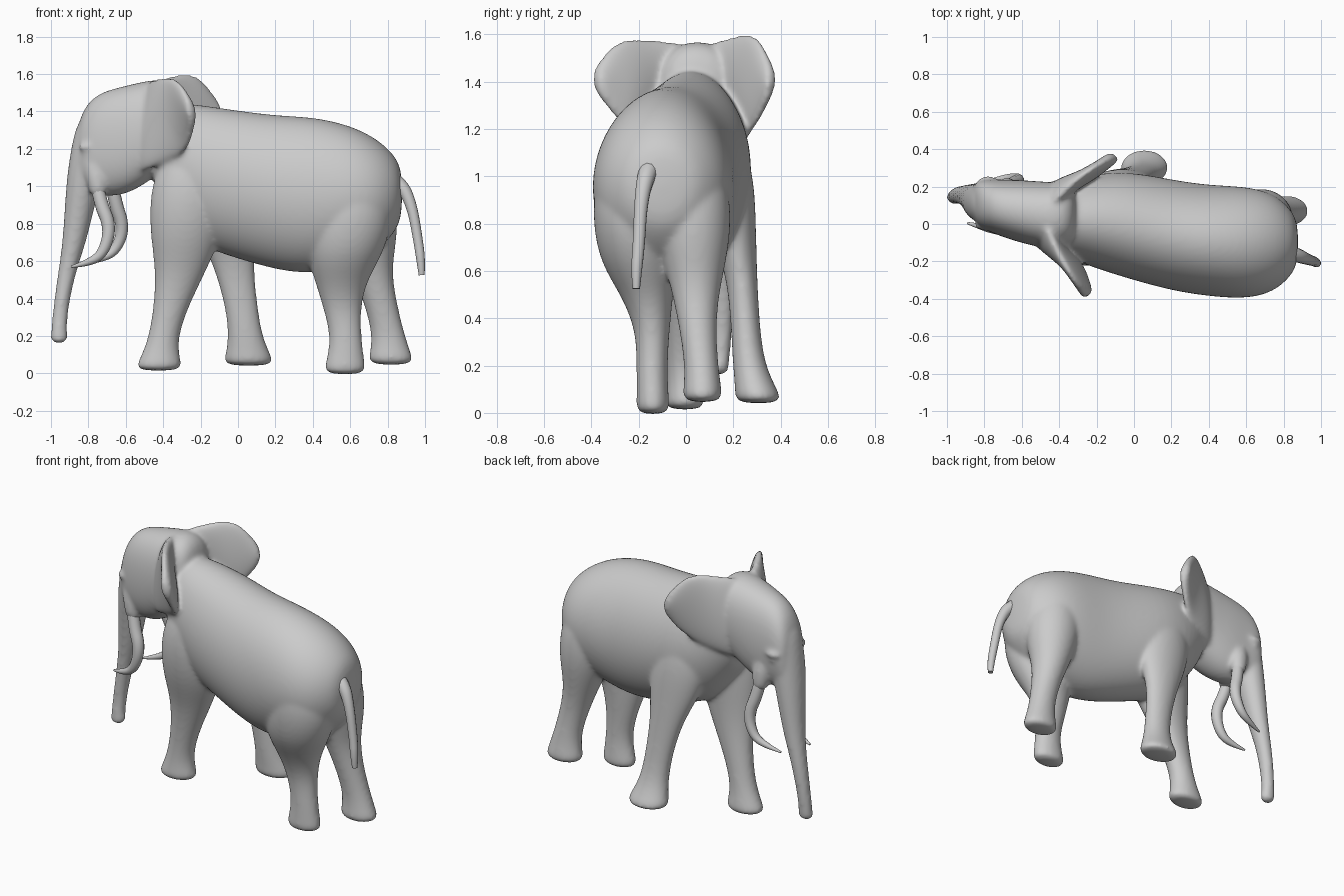
import bpy, bmesh, math
from mathutils import Vector as V

N = 16


def loft(name, rings, power=1.0):
    """Closed tube through rings of (centre, half-axis a, half-axis b); power < 1 squares it."""
    bm = bmesh.new()
    loops = []
    for c, a, b in rings:
        loop = []
        for i in range(N):
            t = 2 * math.pi * i / N
            u, w = (math.copysign(abs(f(t)) ** power, f(t)) for f in (math.cos, math.sin))
            loop.append(bm.verts.new(V(c) + 1.03 * (V(a) * u + V(b) * w)))
        loops.append(loop)
    for p, q in zip(loops, loops[1:]):
        for i in range(N):
            j = (i + 1) % N
            bm.faces.new((p[i], p[j], q[j], q[i]))
    bm.faces.new(loops[0])
    bm.faces.new(loops[-1])
    bmesh.ops.recalc_face_normals(bm, faces=bm.faces)
    me = bpy.data.meshes.new(name)
    bm.to_mesh(me)
    bm.free()
    ob = bpy.data.objects.new(name, me)
    bpy.context.collection.objects.link(ob)
    ob.modifiers.new("round", 'SUBSURF').levels = 2
    return ob


def along_x(name, rows, power=1.0):      # x, y, z, half width, half height
    return loft(name, [((x, y, z), (0, w, 0), (0, 0, h)) for x, y, z, w, h in rows], power)


def along_z(name, rows):      # x, y, z, half length, half width
    return loft(name, [((x, y, z), (l, 0, 0), (0, w, 0)) for x, y, z, l, w in rows])


def ear(name, normal, rows):  # top point, bottom point, half thickness
    return loft(name, [((V(t) + V(b)) / 2, V(normal) * k, (V(t) - V(b)) / 2) for t, b, k in rows])


def tube(name, pts):          # x, y, z, radius
    cu = bpy.data.curves.new(name, 'CURVE')
    cu.dimensions = '3D'
    cu.bevel_depth = 1
    cu.bevel_resolution = 4
    cu.use_fill_caps = True
    sp = cu.splines.new('NURBS')
    sp.points.add(len(pts) - 1)
    for p, (x, y, z, r) in zip(sp.points, pts):
        p.co = (x, y, z, 1)
        p.radius = r
    sp.use_endpoint_u = True
    sp.order_u = 3
    sp.resolution_u = 8
    ob = bpy.data.objects.new(name, cu)
    bpy.context.collection.objects.link(ob)
    return ob


parts = []

# Torso
parts.append(along_x("body", [
    (-.46, .04, 1.16, .13, .16), (-.40, .02, 1.18, .18, .27), (-.25, .02, 1.07, .24, .37),
    (-.05, 0, 1.02, .285, .39), (.2, -.06, .965, .295, .41), (.4, -.09, .95, .295, .42),
    (.6, -.10, .955, .30, .37), (.74, -.10, .95, .265, .305), (.83, -.10, .96, .19, .215),
    (.88, -.10, .96, .11, .13)]))

# Head
parts.append(along_x("head", [
    (-.30, .05, 1.35, .12, .14), (-.38, .045, 1.34, .175, .235), (-.50, .05, 1.285, .175, .275),
    (-.62, .07, 1.24, .165, .29), (-.74, .09, 1.225, .145, .275), (-.82, .11, 1.20, .128, .23),
    (-.87, .12, 1.14, .09, .15)], .85))

# Trunk
parts.append(along_z("trunk", [
    (-.785, .11, 1.38, .06, .09), (-.80, .11, 1.25, .085, .11), (-.82, .115, 1.05, .095, .105),
    (-.845, .13, .90, .08, .088), (-.875, .145, .70, .063, .067), (-.912, .155, .55, .048, .052),
    (-.94, .155, .40, .042, .045), (-.955, .15, .28, .04, .039), (-.957, .145, .20, .045, .037),
    (-.957, .14, .16, .046, .037)]))

# Legs, from sole to shoulder or hip
parts.append(along_z("front_leg_near", [
    (-.425, -.005, .012, .125, .085), (-.42, -.005, .06, .115, .08), (-.405, -.01, .17, .077, .067),
    (-.36, -.02, .35, .09, .072), (-.305, -.04, .55, .135, .088), (-.28, -.07, .72, .185, .125),
    (-.26, -.08, .92, .215, .15), (-.25, -.07, 1.12, .18, .14), (-.22, -.03, 1.28, .10, .10)]))
parts.append(along_z("front_leg_far", [
    (.058, .308, .038, .137, .103), (.055, .30, .09, .124, .09), (.04, .265, .20, .087, .067),
    (.015, .25, .38, .087, .06), (-.03, .235, .60, .108, .065), (-.06, .195, .78, .17, .10),
    (-.09, .16, .98, .20, .13), (-.12, .12, 1.18, .15, .12)]))
parts.append(along_z("hind_leg_near", [
    (.572, -.14, -.008, .112, .072), (.572, -.14, .05, .106, .068), (.58, -.145, .18, .08, .064),
    (.555, -.14, .35, .098, .07), (.55, -.165, .50, .14, .11), (.57, -.20, .63, .20, .16),
    (.60, -.22, .80, .225, .175), (.61, -.215, .98, .20, .17), (.60, -.18, 1.16, .12, .13)]))
parts.append(along_z("hind_leg_far", [
    (.82, .07, .043, .124, .086), (.815, .07, .10, .112, .08), (.805, .065, .21, .084, .069),
    (.755, .045, .40, .088, .08), (.71, .04, .56, .11, .11), (.69, .03, .72, .16, .155),
    (.67, .02, .88, .18, .17), (.65, .0, 1.03, .16, .16), (.62, -.03, 1.16, .10, .11)]))

# Ears
parts.append(ear("ear_near", (.82, .57, 0), [
    ((-.50, .05, 1.54), (-.56, .04, 1.08), .05), ((-.45, -.05, 1.57), (-.52, -.09, 1.07), .06),
    ((-.41, -.15, 1.575), (-.42, -.14, 1.12), .055),
    ((-.37, -.22, 1.585), (-.29, -.22, 1.17), .042), ((-.32, -.30, 1.57), (-.26, -.28, 1.23), .035),
    ((-.27, -.365, 1.49), (-.24, -.355, 1.32), .033), ((-.25, -.39, 1.44), (-.24, -.385, 1.37), .03)]))
parts.append(ear("ear_far", (.7, -.7, 0), [
    ((-.48, .06, 1.54), (-.52, .1, 1.08), .05), ((-.42, .13, 1.57), (-.47, .16, 1.08), .06),
    ((-.35, .20, 1.59), (-.37, .22, 1.12), .055),
    ((-.28, .26, 1.605), (-.24, .25, 1.155), .042), ((-.21, .305, 1.59), (-.165, .30, 1.22), .035),
    ((-.14, .35, 1.50), (-.11, .345, 1.31), .033), ((-.105, .37, 1.44), (-.09, .365, 1.37), .03)]))

# Tusk sockets, brows and eyes on both cheeks
for side, out, dx, y, ey in (("near", -1, 0, .01, -.005), ("far", 1, .075, .19, .226)):
    parts.append(along_z("tusk_socket_" + side, [
        (-.77 + dx, y - out * .03, 1.20, .05, .05), (-.76 + dx, y, 1.10, .065, .055),
        (-.75 + dx, y + out * .01, 1.0, .052, .048), (-.745 + dx, y + out * .01, .94, .042, .038)]))
    for nm, z, r in (("brow_", 1.21, .034), ("eye_", 1.17, .02)):
        x = -.80 + dx * .25
        parts.append(along_x(nm + side, [(x + k * r * 1.6, ey, z, r * s, r * .8 * s)
                     for k, s in ((-1, .3), (-.6, .8), (0, 1), (.6, .8), (1, .3))]))

# Fuse the skin into one smooth surface
bpy.ops.object.select_all(action='DESELECT')
for ob in parts:
    bpy.context.view_layer.objects.active = ob
    ob.select_set(True)
    bpy.ops.object.modifier_apply(modifier="round")
bpy.context.view_layer.objects.active = parts[0]
bpy.ops.object.join()
skin = parts[0]
skin.name = "elephant_skin"
rm = skin.modifiers.new("fuse", 'REMESH')
rm.mode = 'VOXEL'
rm.voxel_size = .011
rm.use_smooth_shade = True
sm = skin.modifiers.new("soften", 'SMOOTH')
sm.factor = .5
sm.iterations = 16
for m in ("fuse", "soften"):
    bpy.ops.object.modifier_apply(modifier=m)
bpy.ops.object.shade_smooth()

# Tail and tusks
tube("tail", [(.78, -.14, 1.06, .045), (.87, -.165, 1.02, .04), (.93, -.19, .90, .029),
              (.965, -.20, .70, .026), (.978, -.21, .60, .024), (.982, -.21, .525, .016)])
tube("tusk_near", [(-.76, .01, 1.05, .035), (-.74, -.01, .92, .038), (-.68, -.03, .78, .036),
                   (-.72, -.03, .64, .029), (-.80, -.02, .59, .02), (-.89, .005, .57, .006)])
tube("tusk_far", [(-.68, .19, 1.05, .035), (-.66, .21, .92, .038), (-.61, .235, .78, .035),
                  (-.65, .245, .66, .028), (-.73, .235, .61, .019), (-.83, .215, .585, .006)])
